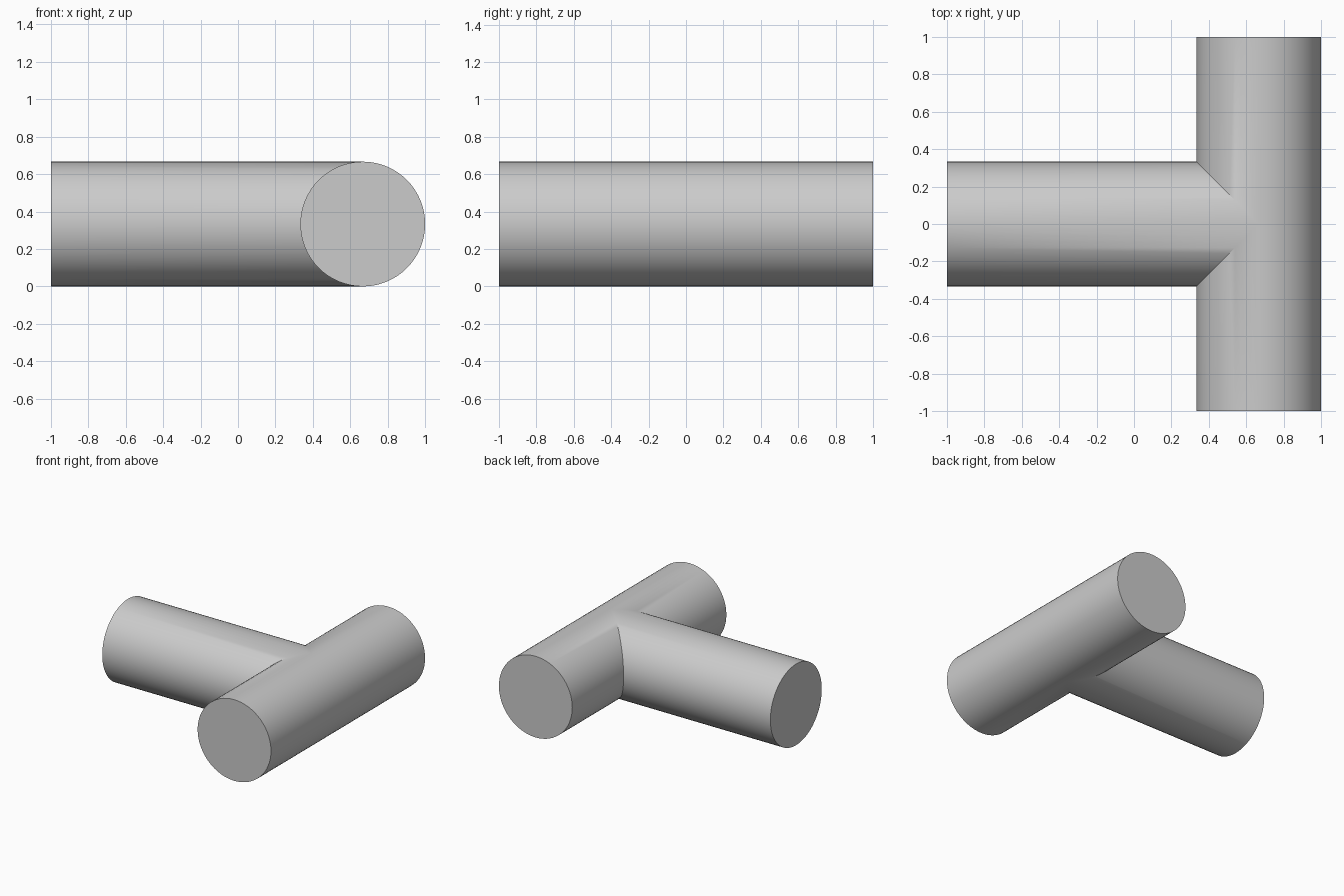
import bpy, bmesh
from math import pi, cos, sin, radians

cube = bpy.data.objects.get("Cube")
if cube:
    bpy.data.objects.remove(cube, do_unlink=True)

R = 1 / 3        # pipe radius
AXIS_X = 2 / 3   # centre line of the crossbar
SIDES = 64

grey = bpy.data.materials.new("grey")
grey.use_nodes = True
colour = (0.6, 0.6, 0.6, 1)
grey.diffuse_color = colour
grey.node_tree.nodes["Principled BSDF"].inputs["Base Color"].default_value = colour

bm = bmesh.new()


def add_arm(outer, inner):
    """One arm: a capped outer ring joined to a mitred inner ring.
    outer and inner map the ring offsets (across, height) to a point."""
    ring = [(R * cos(2 * pi * i / SIDES), R * sin(2 * pi * i / SIDES)) for i in range(SIDES)]
    a = [bm.verts.new(outer(u, v)) for u, v in ring]
    b = [bm.verts.new(inner(u, v)) for u, v in ring]
    bm.faces.new(a)
    for i in range(SIDES):
        j = (i + 1) % SIDES
        bm.faces.new((a[i], a[j], b[j], b[i]))


# Two halves of the crossbar, cut back where the stem enters
for s in (-1, 1):
    add_arm(lambda u, v: (AXIS_X + u, s, R + v),
            lambda u, v: (AXIS_X + u, s * max(0, -u), R + v))

# Stem, mitred to a point at the crossbar centre line
add_arm(lambda u, v: (-1, u, R + v),
        lambda u, v: (AXIS_X - abs(u), u, R + v))

# Weld the arms into one closed skin
bmesh.ops.remove_doubles(bm, verts=bm.verts, dist=0.0005)
bmesh.ops.recalc_face_normals(bm, faces=bm.faces)

mesh = bpy.data.meshes.new("tee_pipe")
bm.to_mesh(mesh)
bm.free()
mesh.materials.append(grey)
tee = bpy.data.objects.new("tee_pipe", mesh)
bpy.context.collection.objects.link(tee)

bpy.ops.object.select_all(action='DESELECT')
tee.select_set(True)
bpy.context.view_layer.objects.active = tee
bpy.ops.object.shade_smooth_by_angle(angle=radians(30))
